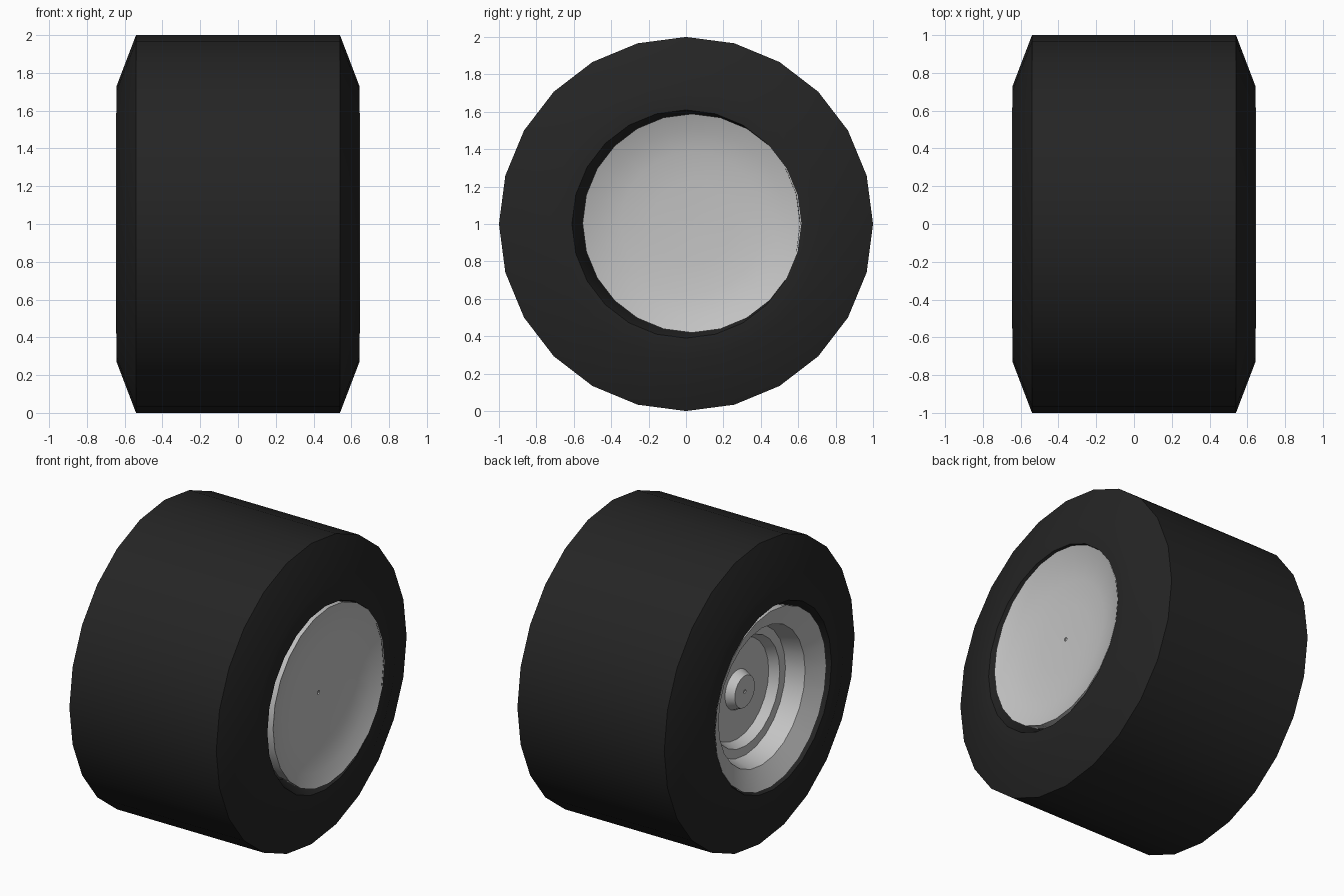
import bpy, bmesh
from math import cos, sin, tau, radians

cube = bpy.data.objects.get("Cube")
if cube:
    bpy.data.objects.remove(cube, do_unlink=True)

SIDES = 24


def material(name, value):
    mat = bpy.data.materials.new(name)
    mat.use_nodes = True
    colour = (value, value, value, 1)
    mat.diffuse_color = colour
    bsdf = next(n for n in mat.node_tree.nodes if n.type == 'BSDF_PRINCIPLED')
    bsdf.inputs["Base Color"].default_value = colour
    return mat


def lathe(name, profile, centre, mat, closed):
    """Spin (x, radius) points about the x axis; cap the ends if not closed."""
    bm = bmesh.new()
    rings = []
    for x, r in profile:
        rings.append([bm.verts.new((x, r * cos(tau * i / SIDES), r * sin(tau * i / SIDES)))
                      for i in range(SIDES)])
    pairs = list(zip(rings, rings[1:]))
    if closed:
        pairs.append((rings[-1], rings[0]))
    else:
        bm.faces.new(rings[0])
        bm.faces.new(rings[-1])
    for a, b in pairs:
        for i in range(SIDES):
            j = (i + 1) % SIDES
            bm.faces.new((a[i], a[j], b[j], b[i]))
    bmesh.ops.recalc_face_normals(bm, faces=bm.faces)
    mesh = bpy.data.meshes.new(name)
    bm.to_mesh(mesh)
    bm.free()
    mesh.materials.append(mat)
    obj = bpy.data.objects.new(name, mesh)
    obj.location = centre
    bpy.context.collection.objects.link(obj)
    bpy.ops.object.select_all(action='DESELECT')
    obj.select_set(True)
    bpy.context.view_layer.objects.active = obj
    bpy.ops.object.shade_smooth_by_angle(angle=radians(30))
    return obj


rubber = material("black rubber", 0.018)
metal = material("light grey metal", 0.55)

# Tyre: half cross-section mirrored across the middle
half = [(0.50, 0.55), (0.643, 0.61), (0.643, 0.73), (0.54, 1.0)]
tyre_profile = half + [(-x, r) for x, r in reversed(half)]
lathe("tyre", tyre_profile, (0, 0, 1), rubber, True)

# Rim: stepped face with hub on one side, barrel, shallow dish on the other
hub = [(-0.447, 0.012), (-0.455, 0.012), (-0.455, 0.105), (-0.40, 0.13)]
steps = [(-0.40, 0.33), (-0.46, 0.36), (-0.46, 0.42), (-0.58, 0.455), (-0.645, 0.585)]
barrel = [(-0.56, 0.575), (-0.50, 0.53), (0.50, 0.53), (0.56, 0.575)]
dish = [(0.645, 0.585), (0.61, 0.50), (0.585, 0.38), (0.572, 0.22),
        (0.57, 0.012), (0.562, 0.012)]
lathe("rim", hub + steps + barrel + dish, (0, 0.032, 1.004), metal, False)
